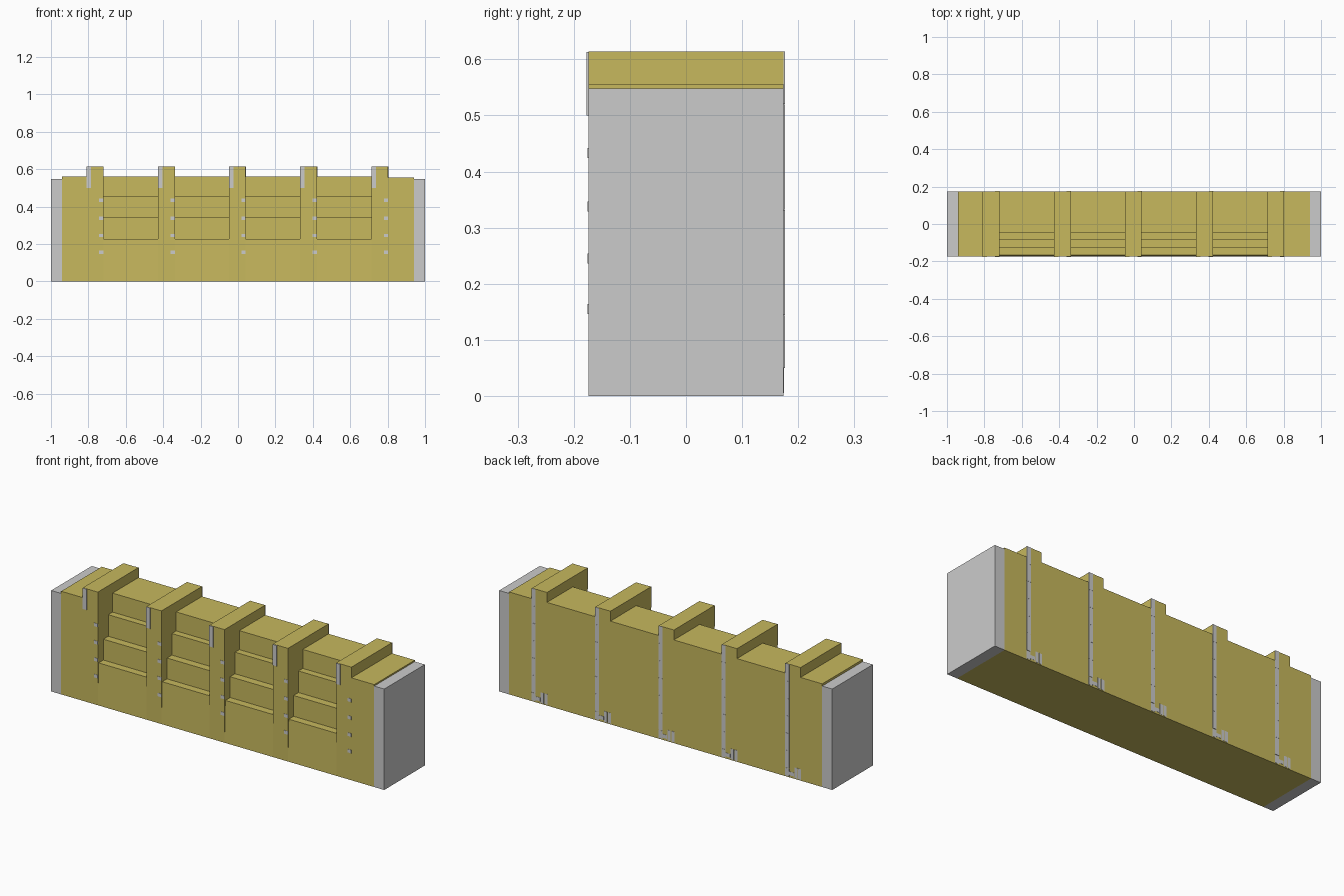
import bpy, bmesh

if "Cube" in bpy.data.objects:
    bpy.data.objects.remove(bpy.data.objects["Cube"])

D = 0.174                                   # half depth
RIBS = [-0.765, -0.383, -0.004, 0.377, 0.758]
HW = 0.045                                  # half rib width

yellow = bpy.data.materials.new("yellow")
yellow.diffuse_color = (0.57, 0.48, 0.11, 1)
yellow.use_nodes = True
yellow.node_tree.nodes["Principled BSDF"].inputs["Base Color"].default_value = yellow.diffuse_color


def extrude_x(name, profile, x0, x1, mat=None):
    """Sweep a closed (y, z) profile from x0 to x1."""
    bm = bmesh.new()
    face = bm.faces.new([bm.verts.new((x0, y, z)) for y, z in profile])
    ext = bmesh.ops.extrude_face_region(bm, geom=[face])["geom"]
    bmesh.ops.translate(bm, vec=(x1 - x0, 0, 0),
                        verts=[v for v in ext if isinstance(v, bmesh.types.BMVert)])
    bmesh.ops.recalc_face_normals(bm, faces=bm.faces)
    me = bpy.data.meshes.new(name)
    bm.to_mesh(me)
    bm.free()
    if mat:
        me.materials.append(mat)
    ob = bpy.data.objects.new(name, me)
    bpy.context.collection.objects.link(ob)
    return ob


def box(name, x0, x1, y0, y1, z0, z1, mat=None):
    return extrude_x(name, [(y0, z0), (y1, z0), (y1, z1), (y0, z1)], x0, x1, mat)


# Grey end blocks and the plain yellow sections beside them
for side, x0, x1 in (("left", -1, -0.94), ("right", 0.94, 1)):
    box(side + "_end_block", x0, x1, -D, D, 0, 0.548)
box("left_end_section", -0.94, RIBS[0] - HW, -D, D, 0, 0.56, yellow)
box("right_end_section", RIBS[-1] + HW, 0.94, -D, D, 0, 0.556, yellow)

# Stepped bays between the ribs
steps = [(D, 0), (-D, 0), (-0.167, 0.227), (-0.126, 0.227), (-0.126, 0.34),
         (-0.084, 0.34), (-0.084, 0.457), (-0.047, 0.457), (-0.047, 0.56), (D, 0.56)]
for a, b in zip(RIBS, RIBS[1:]):
    extrude_x("stepped_bay", steps, a + HW, b - HW, yellow)

for x in RIBS:
    # Full-depth rib
    box("rib", x - HW, x + HW, -D, D, 0, 0.614, yellow)
    # Front latch strip and column of small studs
    box("front_strip", x - HW, x - HW + 0.024, -D - 0.003, -D, 0.5, 0.613)
    for z in (0.155, 0.245, 0.338, 0.433):
        box("front_stud", x + 0.022, x + 0.045, -D - 0.0015, -D, z - 0.009, z + 0.009)
    # Back strap in short segments
    xs = x + 0.035
    for i in range(6):
        z = 0.05 + i * 0.094
        box("back_strap", xs - 0.012, xs + 0.012, D, D + 0.002, z, z + 0.0935)
    # Foot plate and tabs below the strap
    box("back_foot", xs - 0.012, xs + 0.012, D, D + 0.001, 0.005, 0.048)
    box("back_foot_bar", xs - 0.04, xs - 0.012, D, D + 0.001, 0.012, 0.032)
    for t in (0.052, 0.074):
        box("back_foot_tab", xs - t - 0.009, xs - t + 0.009, D, D + 0.001, 0.005, 0.062)
